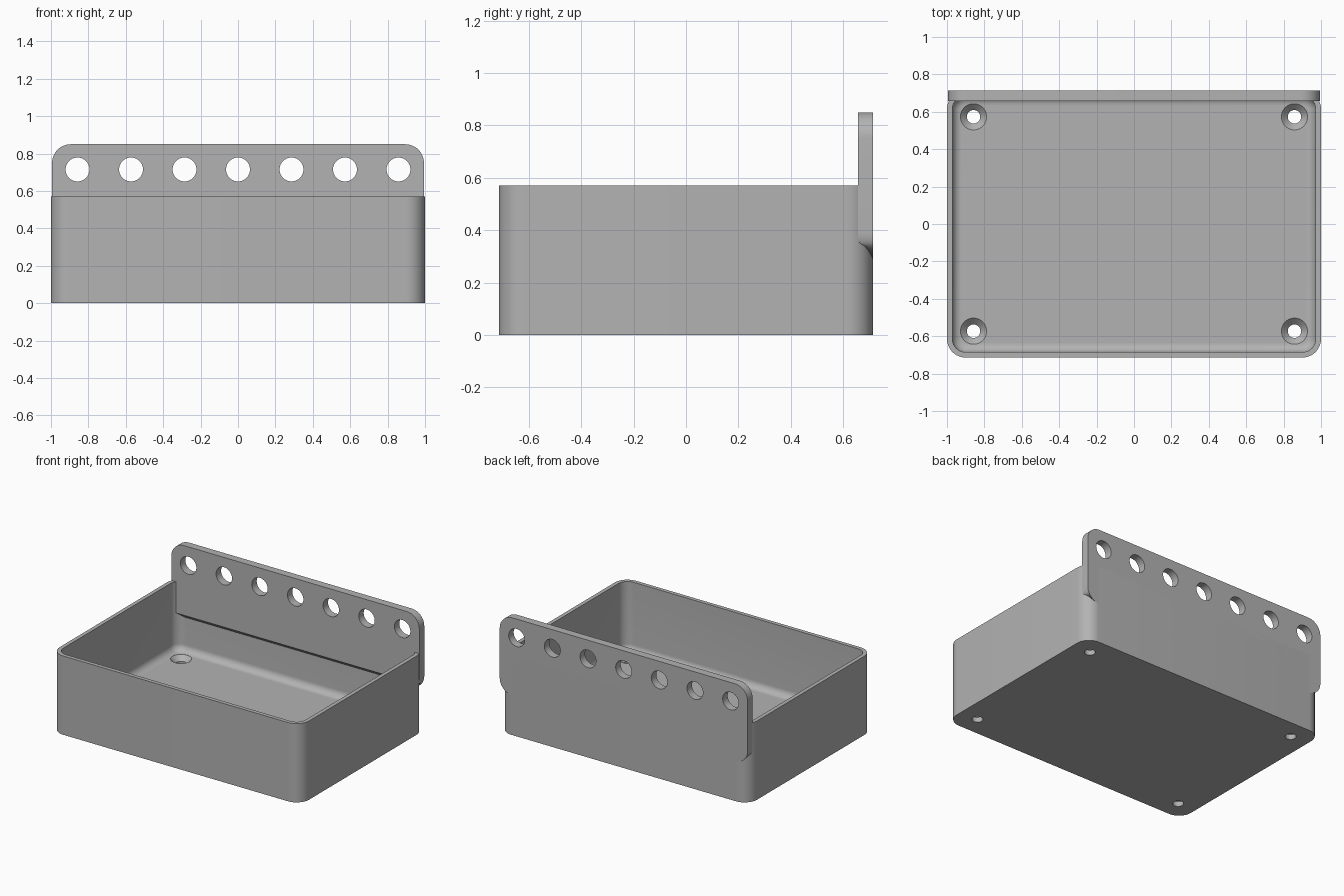
import bpy
import bmesh
from math import sin, cos, pi

cube = bpy.data.objects.get("Cube")
if cube:
    bpy.data.objects.remove(cube, do_unlink=True)

grey = bpy.data.materials.new("matte grey")
grey.use_nodes = True
grey.diffuse_color = (0.45, 0.45, 0.45, 1)
grey.node_tree.nodes["Principled BSDF"].inputs["Base Color"].default_value = (0.45, 0.45, 0.45, 1)

# Overall sizes
HALF_X, HALF_Y, HEIGHT = 1.0, 0.714, 0.571
CORNER, WALL, FLOOR, FILLET = 0.1, 0.0286, 0.07, 0.05
PLATE_X, PLATE_LOW, PLATE_TOP = 0.994, 0.288, 0.85
PLATE_FRONT, PLATE_THICK = 0.657, 0.057
SEGMENTS = 12


def rounded_rect(half_a, half_b, radius):
    """Outline of a rounded rectangle, counter-clockwise."""
    points = []
    for quarter, (sa, sb) in enumerate([(1, 1), (-1, 1), (-1, -1), (1, -1)]):
        for i in range(SEGMENTS + 1):
            angle = (quarter + i / SEGMENTS) * pi / 2
            points.append((sa * (half_a - radius) + radius * cos(angle),
                           sb * (half_b - radius) + radius * sin(angle)))
    return points


def circle(radius, count=40):
    return [(radius * cos(2 * pi * i / count), radius * sin(2 * pi * i / count))
            for i in range(count)]


def loft(bm, rings):
    """Join rings of 3D points with quads and cap both ends."""
    loops = [[bm.verts.new(p) for p in ring] for ring in rings]
    for low, high in zip(loops, loops[1:]):
        for i in range(len(low)):
            j = (i + 1) % len(low)
            bm.faces.new((low[i], low[j], high[j], high[i]))
    bm.faces.new(loops[0][::-1])
    bm.faces.new(loops[-1])


def make_object(name, bm):
    bmesh.ops.recalc_face_normals(bm, faces=bm.faces)
    mesh = bpy.data.meshes.new(name)
    bm.to_mesh(mesh)
    bm.free()
    mesh.materials.append(grey)
    obj = bpy.data.objects.new(name, mesh)
    bpy.context.collection.objects.link(obj)
    return obj


def finish(obj, cutter):
    """Cut the holes, then smooth the round surfaces."""
    cutter.hide_render = True
    mod = obj.modifiers.new("holes", 'BOOLEAN')
    mod.operation, mod.solver, mod.object = 'DIFFERENCE', 'EXACT', cutter
    bpy.ops.object.select_all(action='DESELECT')
    obj.select_set(True)
    bpy.context.view_layer.objects.active = obj
    bpy.ops.object.modifier_apply(modifier=mod.name)
    bpy.data.objects.remove(cutter, do_unlink=True)
    bpy.ops.object.shade_smooth_by_angle(angle=pi / 6)


# Open tray: outer wall, rim, inner wall, filleted floor
def tray_ring(inset, z):
    outline = rounded_rect(HALF_X - inset, HALF_Y - inset, CORNER - inset)
    return [(x, y, z) for x, y in outline]


rings = [tray_ring(0, 0), tray_ring(0, HEIGHT), tray_ring(WALL, HEIGHT)]
for step in range(9):
    a = step / 8 * pi / 2
    rings.append(tray_ring(WALL + FILLET * (1 - cos(a)), FLOOR + FILLET * (1 - sin(a))))
bm = bmesh.new()
loft(bm, rings)
tray = make_object("tray", bm)

# Countersunk screw holes in the floor
bm = bmesh.new()
for sx in (-1, 1):
    for sy in (-1, 1):
        profile = [(0.036, -0.05), (0.036, 0.036), (0.07, FLOOR), (0.07, 0.2)]
        loft(bm, [[(x + sx * 0.858, y + sy * 0.573, z) for x, y in circle(r)]
                  for r, z in profile])
finish(tray, make_object("screw_hole_cutter", bm))

# Back plate, its lower edge sloping back to the wall
outline = rounded_rect(PLATE_X, (PLATE_TOP - PLATE_LOW) / 2, CORNER)
middle = (PLATE_TOP + PLATE_LOW) / 2
front = [(x, PLATE_FRONT, max(z + middle, PLATE_LOW + PLATE_THICK)) for x, z in outline]
back = [(x, PLATE_FRONT + PLATE_THICK, z + middle) for x, z in outline]
bm = bmesh.new()
loft(bm, [front, back])
plate = make_object("back_plate", bm)

# Row of round holes through the plate
bm = bmesh.new()
for i in range(-3, 4):
    loft(bm, [[(x + i * 0.286, y, z + 0.715) for x, z in circle(0.064)]
              for y in (0.5, 0.9)])
finish(plate, make_object("plate_hole_cutter", bm))
